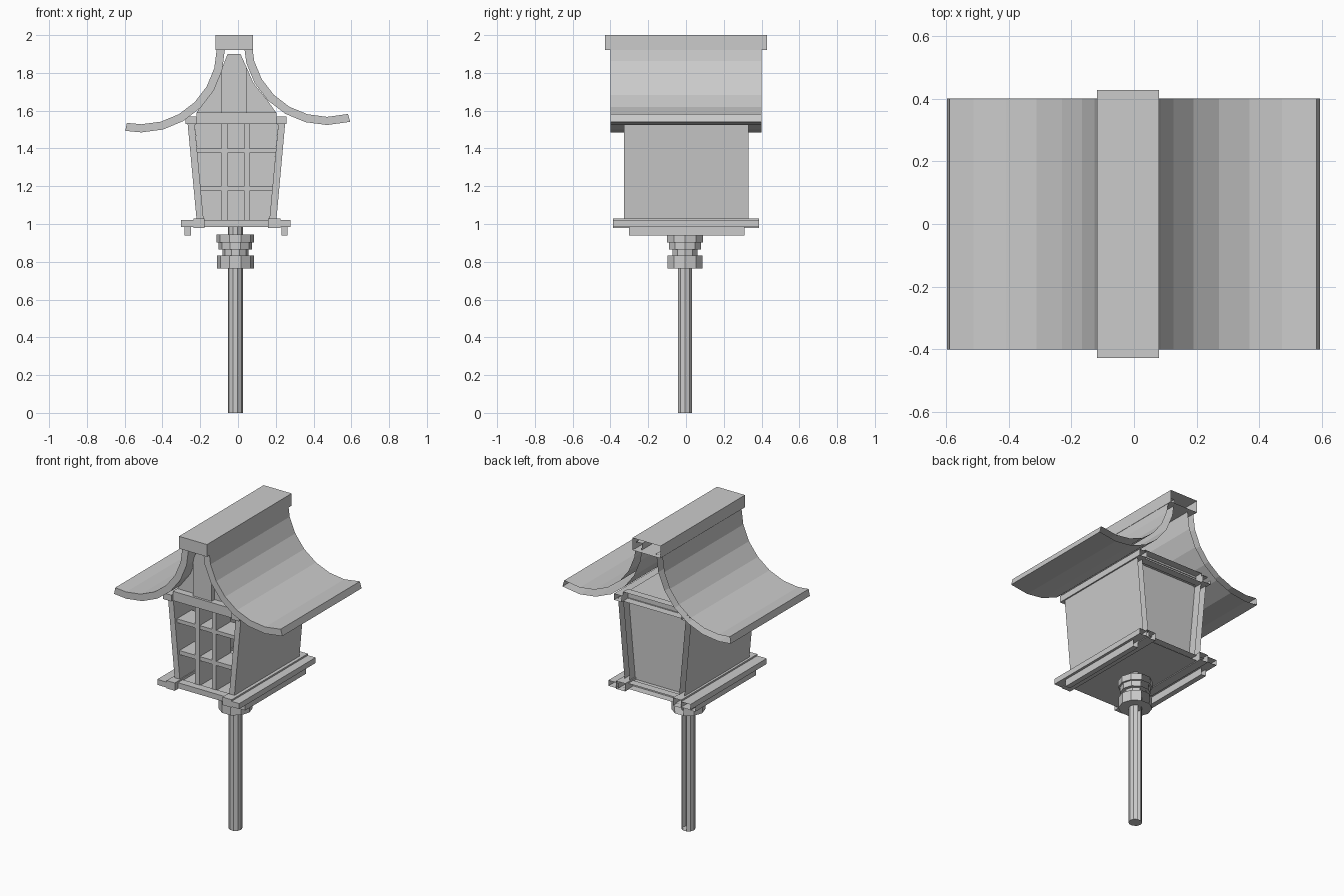
import bpy, bmesh, math

if "Cube" in bpy.data.objects:
    bpy.data.objects.remove(bpy.data.objects["Cube"])


def prism(name, profile, y0, y1, open_back=True):
    """Extrude an x-z profile from y0 to y1; the rear end is left open."""
    bm = bmesh.new()
    front = [bm.verts.new((x, y0, z)) for x, z in profile]
    back = [bm.verts.new((x, y1, z)) for x, z in profile]
    bm.faces.new(front)
    cap = bm.faces.new(back[::-1])
    n = len(profile)
    for i in range(n):
        j = (i + 1) % n
        bm.faces.new((front[i], back[i], back[j], front[j]))
    bmesh.ops.recalc_face_normals(bm, faces=bm.faces[:])
    if open_back:
        bmesh.ops.delete(bm, geom=[cap], context='FACES_ONLY')
    return finish(name, bm)


def finish(name, bm):
    mesh = bpy.data.meshes.new(name)
    bm.to_mesh(mesh)
    bm.free()
    ob = bpy.data.objects.new(name, mesh)
    bpy.context.collection.objects.link(ob)
    return ob


def box(name, x0, x1, y0, y1, z0, z1):
    return prism(name, [(x0, z0), (x1, z0), (x1, z1), (x0, z1)], y0, y1)


def post(name, r, z0, z1):
    """Ten-sided drum with its rear facet left open."""
    bm = bmesh.new()
    bmesh.ops.create_cone(bm, cap_ends=True, segments=10, radius1=r, radius2=r, depth=z1 - z0)
    # turn so that corners point along x
    for v in bm.verts:
        a = math.atan2(v.co.y, v.co.x) + math.radians(90)
        v.co.x, v.co.y = r * math.cos(a), r * math.sin(a)
    bm.normal_update()
    rear = [f for f in bm.faces if f.normal.y > 0.97]
    bmesh.ops.delete(bm, geom=rear, context='FACES_ONLY')
    ob = finish(name, bm)
    ob.location = (-0.014, -0.005, (z0 + z1) / 2)
    return ob


def roof(name, side, cx, cz, tip):
    """Curved roof slab: an arc sweeping from the eave up to the ridge."""
    angles = [-90 - tip] + [-90 + 15 * i for i in range(7)]
    arc = [(math.cos(math.radians(a)), math.sin(math.radians(a))) for a in angles]
    prof = [(cx - side * r * c, cz + r * s)
            for r, pts in ((0.40, arc), (0.443, arc[::-1])) for c, s in pts]
    prism(name, prof, -0.40, 0.40)


# Pole and collars
post("pole", 0.04, 0, 0.985)
for i, (r, z0, z1) in enumerate([(0.098, 0.765, 0.833), (0.069, 0.833, 0.866),
                                 (0.089, 0.866, 0.902), (0.1, 0.902, 0.944)]):
    post(f"collar_{i + 1}", r, z0, z1)

# Base: floor, long rails, outer runners, cross beams
box("floor", -0.24, 0.22, -0.32, 0.32, 0.985, 1.015)
for side, x0, x1 in (("left", -0.235, -0.177), ("right", 0.16, 0.225)):
    box(f"base_rail_{side}", x0, x1, -0.386, 0.386, 0.98, 1.03)
for side, x0, x1 in (("left", -0.283, -0.25), ("right", 0.23, 0.263)):
    box(f"base_runner_{side}", x0, x1, -0.303, 0.31, 0.94, 0.985)
    box(f"base_side_beam_{side}", x0 - 0.018, x1 + 0.016, -0.386, 0.386, 0.985, 1.02)
for side, y in (("front", -0.33), ("back", 0.33)):
    box(f"base_cross_beam_{side}", -0.30, 0.277, y - 0.025, y + 0.025, 0.985, 1.02)

# Leaning side walls
prism("wall_left", [(-0.219, 1.02), (-0.182, 1.02), (-0.23, 1.535), (-0.267, 1.535)], -0.327, 0.33)
prism("wall_right", [(0.203, 1.02), (0.166, 1.02), (0.214, 1.535), (0.25, 1.535)], -0.327, 0.33)

# Back panel (single sheet)
prism("back_panel", [(-0.182, 1.015), (0.166, 1.015), (0.214, 1.54), (-0.23, 1.54)], 0.275, 0.28)

# Front lattice
for i, (x0, x1) in enumerate([(-0.087, -0.055), (0.034, 0.061)]):
    box(f"lattice_upright_{i + 1}", x0, x1, -0.31, -0.16, 1.01, 1.54)
for i, (z0, z1, w) in enumerate([(1.176, 1.202, 0.195), (1.376, 1.40, 0.213)]):
    box(f"lattice_shelf_{i + 1}", -0.008 - w, -0.008 + w, -0.308, -0.16, z0, z1)

# Top frame and ceiling
for side, x0, x1 in (("left", -0.277, -0.22), ("right", 0.205, 0.258)):
    box(f"top_rail_{side}", x0, x1, -0.36, 0.36, 1.53, 1.57)
for side, y in (("front", -0.32), ("back", 0.32)):
    box(f"top_cross_beam_{side}", -0.22, 0.205, y - 0.025, y + 0.025, 1.53, 1.59)
box("ceiling", -0.22, 0.205, -0.30, 0.30, 1.535, 1.575)

# Front gable and king post
prism("gable", [(-0.22, 1.585), (0.205, 1.585), (0.156, 1.655), (0.082, 1.745), (0.045, 1.83),
                (0.013, 1.90), (-0.055, 1.90), (-0.088, 1.81), (-0.131, 1.71), (-0.203, 1.62)],
      -0.30, -0.27)
prism("king_post", [(-0.087, 1.59), (0.045, 1.59), (0.045, 1.83), (0.013, 1.90),
                    (-0.055, 1.90), (-0.087, 1.82)], -0.33, -0.29)

# Roof slabs and ridge cap
roof("roof_left", -1, -0.512, 1.928, 11)
roof("roof_right", 1, 0.472, 1.967, 16)
box("ridge_cap", -0.118, 0.08, -0.428, 0.428, 1.922, 2.0)
